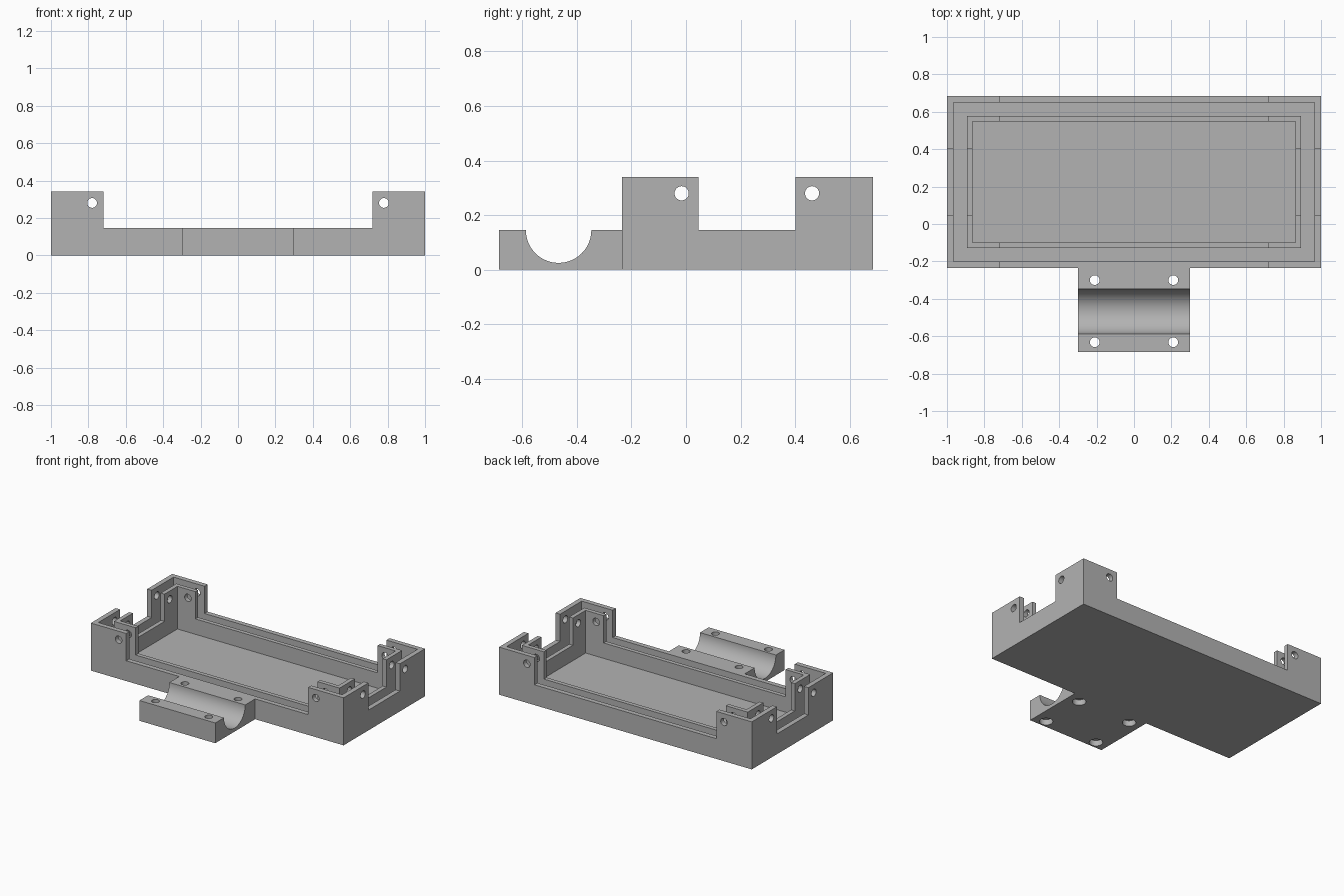
import bpy
import math

if "Cube" in bpy.data.objects:
    bpy.data.objects.remove(bpy.data.objects["Cube"], do_unlink=True)

# Single grey plastic
grey = bpy.data.materials.new("grey_plastic")
grey.use_nodes = True
colour = (0.45, 0.45, 0.45, 1)
grey.diffuse_color = colour
grey.node_tree.nodes["Principled BSDF"].inputs["Base Color"].default_value = colour

FLOOR, LOW, HIGH = 0.035, 0.145, 0.34
TRAY_Y = 0.225          # centre of the tray in y
HALF_X, HALF_Y = 1.0, 0.46
HOLE_Z, HOLE_R = 0.28, 0.026


def box(name, x, y, z):
    """Box from (min, max) ranges."""
    ranges = (x, y, z)
    bpy.ops.mesh.primitive_cube_add(size=1, location=[(a + b) / 2 for a, b in ranges])
    ob = bpy.context.object
    ob.name = name
    ob.scale = [b - a for a, b in ranges]
    bpy.ops.object.transform_apply(location=True, rotation=True, scale=True)
    return ob


def rod(name, centre, radius, depth, axis, sides=32):
    """Cylinder along the given axis."""
    turn = {"x": (0, math.pi / 2, 0), "y": (math.pi / 2, 0, 0), "z": (0, 0, 0)}[axis]
    bpy.ops.mesh.primitive_cylinder_add(vertices=sides, radius=radius, depth=depth,
                                        location=centre, rotation=turn)
    ob = bpy.context.object
    ob.name = name
    bpy.ops.object.transform_apply(location=True, rotation=True, scale=True)
    return ob


def cut(target, cutter):
    """Subtract the cutter and discard it."""
    mod = target.modifiers.new("cut", "BOOLEAN")
    mod.operation = "DIFFERENCE"
    mod.solver = "EXACT"
    mod.object = cutter
    bpy.context.view_layer.objects.active = target
    bpy.ops.object.modifier_apply(modifier=mod.name)
    bpy.data.objects.remove(cutter, do_unlink=True)


def finish(ob):
    ob.data.materials.clear()
    ob.data.materials.append(grey)
    bpy.ops.object.select_all(action="DESELECT")
    ob.select_set(True)
    bpy.context.view_layer.objects.active = ob
    bpy.ops.object.shade_smooth_by_angle(angle=math.radians(30))


def inset_box(name, inset, z):
    """Box with the tray outline, moved inwards by inset."""
    hx, hy = HALF_X - inset, HALF_Y - inset
    return box(name, (-hx, hx), (TRAY_Y - hy, TRAY_Y + hy), z)


def cut_walls(ob):
    """Lower the middle of each wall and drill the corner posts."""
    cut(ob, box("notch", (-0.72, 0.72), (-0.5, 1), (LOW, 0.5)))
    cut(ob, box("notch", (-1.5, 1.5), (0.045, 0.402), (LOW, 0.5)))
    for x in (-0.78, 0.78):
        cut(ob, rod("drill", (x, TRAY_Y, HOLE_Z), HOLE_R, 2, "y"))
    for y in (-0.016, 0.462):
        cut(ob, rod("drill", (0, y, HOLE_Z), HOLE_R, 3, "x"))


# Tray with outer wall
tray = inset_box("tray", 0, (0, HIGH))
cut(tray, inset_box("cavity", 0.035, (FLOOR, 0.5)))
cut_walls(tray)
finish(tray)

# Inner wall, leaving a groove behind the outer one
inner_wall = inset_box("inner_wall", 0.107, (FLOOR - 0.01, HIGH))
cut(inner_wall, inset_box("cavity", 0.137, (-0.1, 0.5)))
cut_walls(inner_wall)
finish(inner_wall)

# Front bracket with half-round trough and counterbored screw holes
bracket = box("bracket", (-0.3, 0.3), (-0.685, TRAY_Y - HALF_Y), (0, LOW))
cut(bracket, rod("trough", (0, -0.467, LOW), 0.12, 1, "x", 64))
for x in (-0.21, 0.21):
    for y in (-0.3, -0.632):
        cut(bracket, rod("drill", (x, y, 0), HOLE_R, 1, "z"))
        cut(bracket, rod("counterbore", (x, y, 0), 0.044, 0.08, "z"))
finish(bracket)
